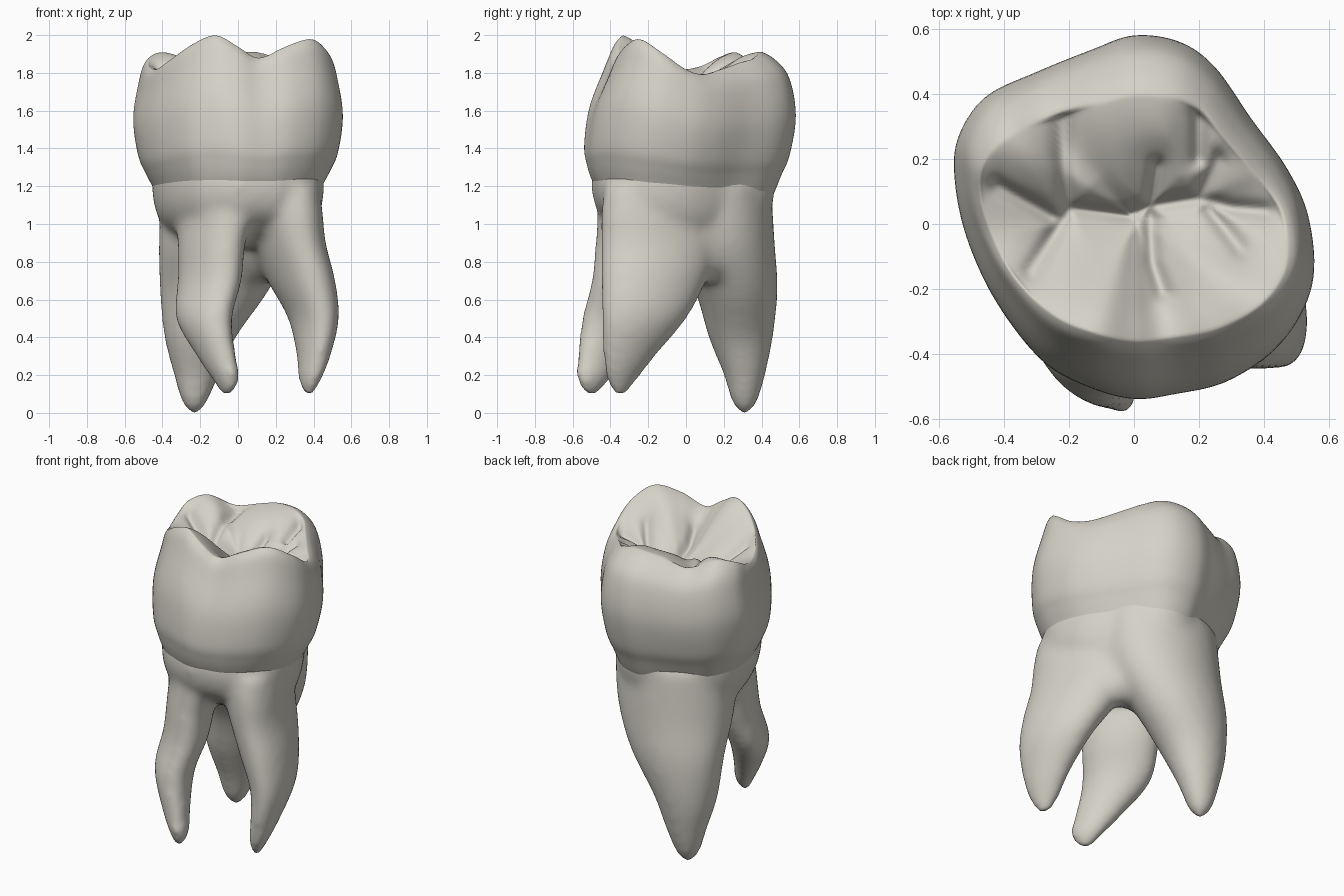
import bpy, bmesh, math
from mathutils import Vector
from mathutils.geometry import intersect_point_line

if "Cube" in bpy.data.objects:
    bpy.data.objects.remove(bpy.data.objects["Cube"], do_unlink=True)

SIDES = 160

# Single ivory colour
ivory = bpy.data.materials.new("ivory")
ivory.use_nodes = True
ivory.diffuse_color = (0.66, 0.64, 0.57, 1)
ivory.node_tree.nodes["Principled BSDF"].inputs["Base Color"].default_value = ivory.diffuse_color
ivory.node_tree.nodes["Principled BSDF"].inputs["Roughness"].default_value = 0.6


def spline(rows, steps, closed=False):
    """Smooth curve through rows of numbers, with a fixed count of samples per span."""
    rows = [Vector(r) for r in rows]
    n = len(rows)
    pick = (lambda i: rows[i % n]) if closed else (lambda i: rows[max(0, min(n - 1, i))])
    out = []
    for i in range(n if closed else n - 1):
        a, b, c, d = (pick(i + j) for j in (-1, 0, 1, 2))
        for s in range(steps):
            t = s / steps
            out.append(b + (c - a) * (t / 2)
                       + (a * 2 - b * 5 + c * 4 - d) * (t * t / 2)
                       + (b * 3 - a - c * 3 + d) * (t ** 3 / 2))
    if not closed:
        out.append(rows[-1])
    return out


def loft(bm, rings):
    """Skin a stack of equal rings and close both ends."""
    loops = [[bm.verts.new(p) for p in ring] for ring in rings]
    for low, high in zip(loops, loops[1:]):
        n = len(low)
        for i in range(n):
            j = (i + 1) % n
            bm.faces.new((low[i], low[j], high[j], high[i]))
    bm.faces.new(loops[0][::-1])
    bm.faces.new(loops[-1])


def make_object(name, bm):
    bmesh.ops.recalc_face_normals(bm, faces=bm.faces)
    mesh = bpy.data.meshes.new(name)
    bm.to_mesh(mesh)
    bm.free()
    mesh.materials.append(ivory)
    mesh.polygons.foreach_set("use_smooth", [True] * len(mesh.polygons))
    obj = bpy.data.objects.new(name, mesh)
    bpy.context.collection.objects.link(obj)
    return obj


# Widest outline of the crown, with the rim height above each point
outline = spline([
    (0, .58, 1.91), (.14, .56, 1.91), (.25, .48, 1.88), (.36, .32, 1.84),
    (.475, .155, 1.8), (.54, 0, 1.82), (.55, -.2, 1.91), (.46, -.37, 1.98),
    (.3, -.48, 1.94), (.13, -.52, 1.88), (0, -.535, 1.94), (-.14, -.5, 2),
    (-.29, -.42, 1.95), (-.425, -.25, 1.87), (-.51, -.07, 1.82), (-.55, .1, 1.84),
    (-.545, .25, 1.89), (-.46, .385, 1.91), (-.3, .465, 1.86), (-.13, .535, 1.89),
], SIDES // 20, closed=True)


def scaled(point, sx, sy, shift):
    return point.x * sx, shift + (point.y - .0225) * sy


# Crown wall: height fraction, x scale, y scale, y shift
wall = spline([
    (0, .76, .81, -.015), (.08, .81, .87, -.015), (.19, .885, .925, -.01),
    (.32, .955, .975, .005), (.58, 1, .98, .035), (.83, .95, .88, .055),
    (.95, .905, .775, .037), (1, .85, .68, .02),
], 6)
FLOOR = 1.71

# Grooves of the chewing surface
grooves = [
    [(-.32, -.15), (-.25, -.04), (-.2, .05), (-.02, .03), (.06, .06), (.2, .08), (.3, .05), (.41, .04)],
    [(.05, .04), (.06, -.12), (.09, -.21)],
    [(-.2, .05), (-.22, .2), (-.22, .38)],
    [(.2, .08), (.26, .2)],
    [(.05, .04), (.07, .18)],
    [(.2, .2), (.2, .33)],
    [(.23, .05), (.33, -.08)],
    [(-.25, .02), (-.42, .12)],
]
segments = [(Vector(a), Vector(b)) for g in grooves for a, b in zip(g, g[1:])]


def carve(x, y):
    p = Vector((x, y))
    nearest = 1
    for a, b in segments:
        foot, t = intersect_point_line(p, a, b)
        foot = a.lerp(b, max(0, min(1, t))).to_2d()
        nearest = min(nearest, (p - foot).length)
    return .035 * math.exp(-(nearest / .022) ** 2) + .025 * math.exp(-(nearest / .07) ** 2)


# Crown, whose neck line sits lower at the back
bm = bmesh.new()
rings = []
for frac, sx, sy, shift in wall[:-1]:
    ring = []
    for p in outline:
        base = 1.145 - .06 * p.y
        ring.append((*scaled(p, sx, sy, shift), base + (p.z - base) * frac))
    rings.append(ring)
rim = wall[-1]
DEPTH = 44
for step in range(DEPTH):
    k = 1 - step / DEPTH
    slope = .55 * k * k * (3 - 2 * k) + .45 * k
    plateau = 1 - (1 - k) ** 2.5
    ring = []
    for p in outline:
        x, y = scaled(p, rim[1] * k, rim[2] * k, rim[3])
        f = slope + (plateau - slope) * .5 * max(0, min(1, p.y / .5))
        ring.append((x, y, FLOOR + (p.z - FLOOR) * f - carve(x, y)))
    rings.append(ring)
loft(bm, rings)
crown = make_object("crown", bm)
soft = crown.modifiers.new("soften", 'SMOOTH')
soft.factor, soft.iterations = .5, 4

# Root trunk under the crown: height, x scale, y scale, y shift
bm = bmesh.new()
trunk = spline([(1.3, .81, .86, -.01), (1.18, .82, .87, -.015), (1.06, .78, .81, -.01),
                (.97, .68, .66, .01), (.88, .48, .42, .04)], 4)
loft(bm, [[(*scaled(p, sx, sy, shift), z) for p in outline] for z, sx, sy, shift in trunk])

# Three roots and the web between them: height, centre x, centre y, radius x, radius y
front_right_root = [
    (1.2, -.14, -.2, .22, .25), (1.05, -.125, -.225, .205, .245), (.9, -.14, -.26, .18, .22),
    (.7, -.15, -.3, .17, .2), (.5, -.18, -.37, .15, .18), (.3, -.115, -.45, .105, .125),
    (.18, -.065, -.49, .075, .09), (.09, -.06, -.5, .025, .03)]
front_left_root = [
    (1.2, .22, -.14, .21, .29), (1.05, .235, -.14, .215, .31), (.9, .265, -.135, .2, .315),
    (.7, .335, -.17, .18, .28), (.5, .4, -.22, .135, .225), (.3, .4, -.3, .09, .14),
    (.17, .38, -.34, .06, .08), (.09, .375, -.35, .02, .03)]
back_root = [
    (1.2, -.04, .15, .37, .3), (.9, -.065, .19, .355, .28), (.65, -.125, .265, .29, .22),
    (.4, -.2, .29, .19, .17), (.2, -.22, .31, .12, .11),
    (.06, -.23, .31, .07, .07), (-.01, -.23, .31, .02, .02)]
root_web = [
    (1.1, .1, .06, .24, .24), (.9, .12, .07, .2, .19), (.76, .13, .1, .15, .13),
    (.69, .12, .12, .07, .06)]
TURNS = [2 * math.pi * i / 48 for i in range(48)]
# The lean slants each oval section
for root, lean in ((front_right_root, .5), (front_left_root, .4), (back_root, 0), (root_web, 0)):
    loft(bm, [[(cx + rx * math.cos(a + lean), cy + ry * math.sin(a), z) for a in TURNS]
              for z, cx, cy, rx, ry in spline(root, 6)])
roots = make_object("roots", bm)

# Fuse trunk and roots into one soft skin
fuse = roots.modifiers.new("fuse", 'REMESH')
fuse.mode, fuse.voxel_size, fuse.use_smooth_shade = 'VOXEL', .02, True
soft = roots.modifiers.new("soften", 'SMOOTH')
soft.factor, soft.iterations = .5, 22
